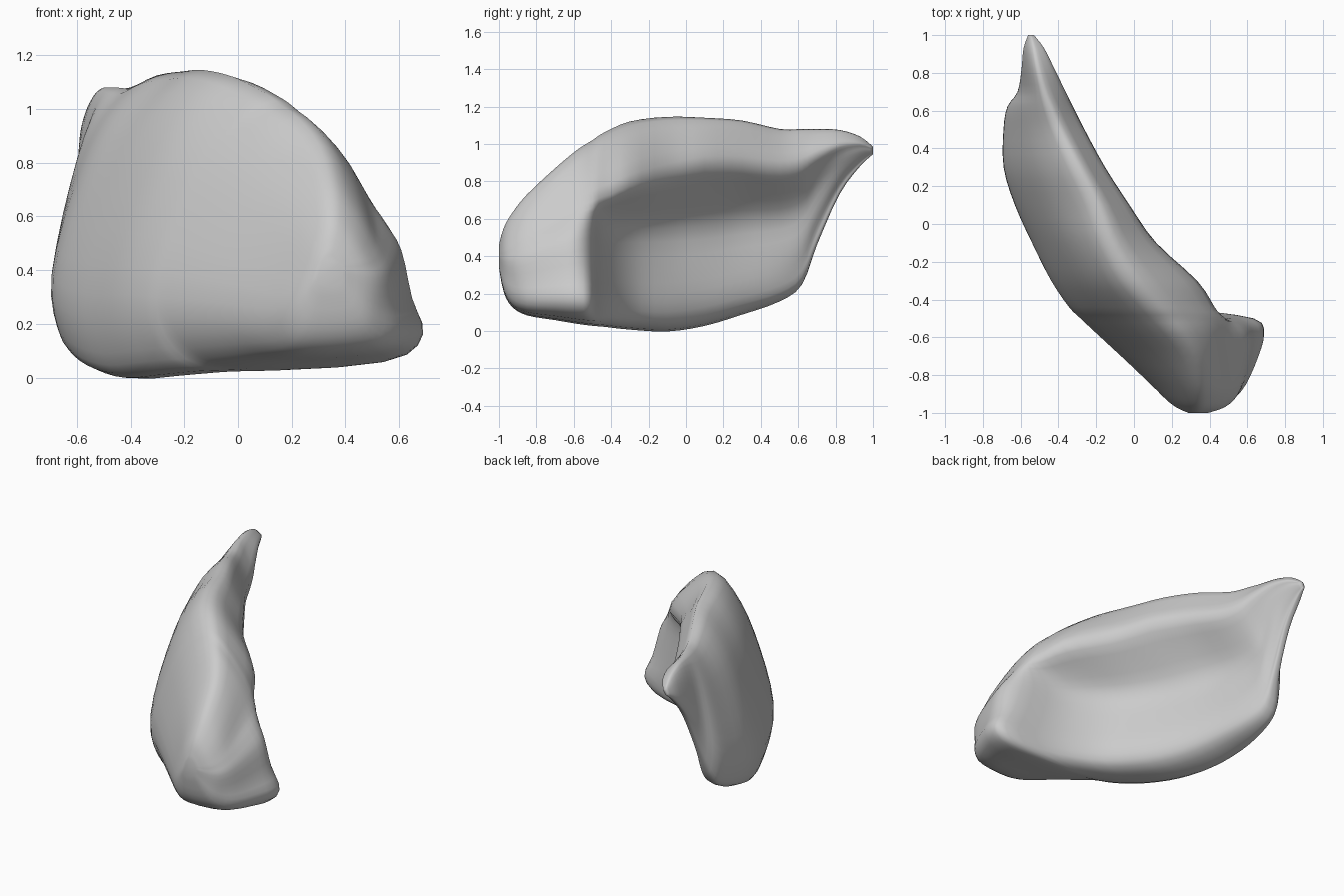
import bpy, bmesh

if "Cube" in bpy.data.objects:
    bpy.data.objects.remove(bpy.data.objects["Cube"])

# Stations along y: y, bottom z, top z, outer x, ridge x, rim x, hollow x, foot x
STATIONS = [
    (-1.00, .34, .46, .29, .34, .38, .39, .38),
    (-.975, .21, .55, .23, .35, .45, .47, .46),
    (-.93, .13, .63, .17, .35, .49, .53, .52),
    (-.85, .085, .73, .09, .34, .51, .57, .59),
    (-.70, .06, .87, -.07, .30, .50, .60, .66),
    (-.58, .04, .97, -.20, .22, .49, .60, .69),
    (-.50, .03, 1.02, -.285, .15, .47, .50, .64),
    (-.44, .025, 1.06, -.345, .10, .43, .22, .30),
    (-.30, .01, 1.12, -.44, -.02, .34, -.02, .02),
    (-.10, .00, 1.145, -.54, -.13, .12, -.20, -.15),
    (.10, .03, 1.14, -.63, -.20, -.02, -.32, -.29),
    (.30, .09, 1.125, -.69, -.30, -.15, -.42, -.40),
    (.50, .16, 1.08, -.69, -.40, -.26, -.48, -.49),
    (.62, .25, 1.08, -.67, -.45, -.32, -.49, -.54),
    (.70, .46, 1.08, -.615, -.48, -.36, -.48, -.55),
    (.82, .73, 1.075, -.595, -.51, -.42, -.47, -.54),
    (.93, .88, 1.04, -.585, -.53, -.475, -.495, -.54),
    (1.00, .945, .985, -.56, -.545, -.53, -.535, -.545),
]


def spline(pts, closed, steps):
    """Catmull-Rom resampling of tuples of any size."""
    n, out = len(pts), []
    pick = (lambda i: pts[i % n]) if closed else (lambda i: pts[max(0, min(n - 1, i))])
    for i in range(n if closed else n - 1):
        p = [pick(i + k) for k in (-1, 0, 1, 2)]
        for j in range(steps):
            t = j / steps
            out.append(tuple(
                .5 * (2 * b + (c - a) * t + (2 * a - 5 * b + 4 * c - d) * t * t
                      + (3 * b - a - 3 * c + d) * t ** 3)
                for a, b, c, d in zip(*p)))
    if not closed:
        out.append(pts[-1])
    return out


def section(s):
    """Closed section: convex outer wall, ridge, overhanging rim, hollow, foot."""
    y, zb, zt, xo, xt, xr, xh, xb = s
    h = zt - zb
    mix = lambda a, b, t: a + (b - a) * t
    # the rim hangs lower towards the thick front end
    drop = mix(.33, .23, max(0, min(1, (y + .4) / .5)))
    ring = [
        (mix(xo, xb, .3), zb), (mix(xo, xb, .08), zb + .08 * h),
        (xo, zb + .27 * h), (mix(xo, xt, .22), zb + .58 * h),
        (mix(xo, xt, .55), zb + .85 * h), (xt, zt),
        (mix(xt, xr, .6), zt - .42 * drop * h), (xr, zt - drop * h),
        (mix(xr, xh, .5), zb + mix(1 - drop, .5, .5) * h), (xh, zb + .48 * h),
        (mix(xh, xb, .5), zb + .28 * h), (xb, zb + .13 * h),
        (mix(xo, xb, .85), zb + .025 * h),
    ]
    return [(x, y, z) for x, z in spline(ring, True, 3)]


# Curved shell: loft through the sections, capped at both ends
bm = bmesh.new()
rings = [[bm.verts.new(p) for p in section(s)] for s in spline(STATIONS, False, 3)]
for a, b in zip(rings, rings[1:]):
    for i in range(len(a)):
        j = (i + 1) % len(a)
        bm.faces.new((a[i], a[j], b[j], b[i]))
for r in (rings[0], rings[-1]):
    bm.faces.new(r)
bmesh.ops.smooth_vert(bm, verts=bm.verts[:], factor=.3,
                      use_axis_x=True, use_axis_y=False, use_axis_z=False)
bmesh.ops.recalc_face_normals(bm, faces=bm.faces[:])
mesh = bpy.data.meshes.new("curved_shell")
bm.to_mesh(mesh)
bm.free()
for f in mesh.polygons:
    f.use_smooth = True
shell = bpy.data.objects.new("curved_shell", mesh)
bpy.context.collection.objects.link(shell)
